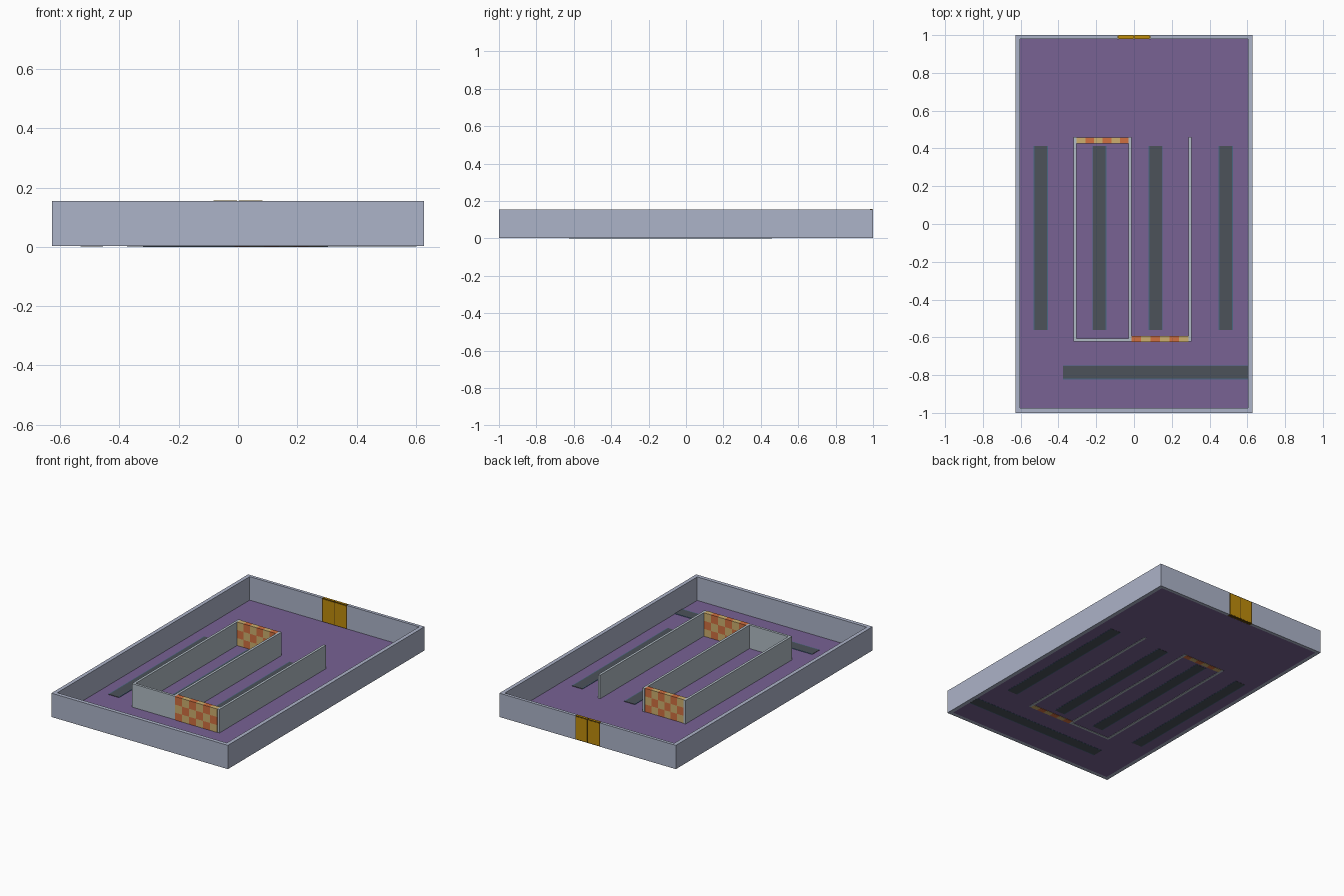
import bpy, bmesh

if "Cube" in bpy.data.objects:
    bpy.data.objects.remove(bpy.data.objects["Cube"])


def mat(name, r, g, b):
    m = bpy.data.materials.new(name)
    lin = [((c / 255 + 0.055) / 1.055) ** 2.4 for c in (r, g, b)]
    m.diffuse_color = (*lin, 1)
    m.use_nodes = True
    m.node_tree.nodes["Principled BSDF"].inputs["Base Color"].default_value = m.diffuse_color
    return m


WALL = mat("blue grey wall", 172, 179, 200)
INNER = mat("pale grey partition", 176, 187, 196)
PURPLE = mat("purple floor", 120, 98, 148)
DARK = mat("charcoal strip", 76, 82, 90)
TEAL = mat("teal edging", 72, 104, 130)
ORANGE = mat("orange check", 208, 112, 64)
TAN = mat("tan check", 205, 175, 110)
GOLD = mat("gold door", 190, 140, 12)
BROWN = mat("dark brown frame", 92, 66, 10)


def add_box(bm, x0, x1, y0, y1, z0, z1, index=0):
    v = [bm.verts.new((x, y, z)) for z in (z0, z1)
         for x, y in ((x0, y0), (x1, y0), (x1, y1), (x0, y1))]
    for f in ((3, 2, 1, 0), (4, 5, 6, 7), (0, 1, 5, 4),
              (1, 2, 6, 5), (2, 3, 7, 6), (3, 0, 4, 7)):
        bm.faces.new([v[i] for i in f]).material_index = index


def boxes(name, mats, items):
    """One object from several boxes: (x0, x1, y0, y1, z0, z1[, material])."""
    bm = bmesh.new()
    for it in items:
        add_box(bm, *it)
    me = bpy.data.meshes.new(name)
    bm.to_mesh(me)
    bm.free()
    for m in mats:
        me.materials.append(m)
    ob = bpy.data.objects.new(name, me)
    bpy.context.collection.objects.link(ob)
    return ob


H = 0.155          # wall height
X, Y = 0.628, 1.0  # outer half sizes
IX = 0.603         # inner half width
B = 0.002          # underside of the walls and floor
D = 0.088          # half width of the door

# Floor
boxes("floor", [PURPLE], [(-IX, IX, -0.975, 0.98, B, 0.004)])

# Outer walls, with a gap for the door in the back one
boxes("front_wall", [WALL], [(-X, X, -Y, -0.975, B, H)])
boxes("left_wall", [WALL], [(-X, -IX, -0.975, 0.98, B, H)])
boxes("right_wall", [WALL], [(IX, X, -0.975, 0.98, B, H)])
boxes("back_wall", [WALL], [(-X, -D, 0.98, Y, B, H), (D, X, 0.98, Y, B, H)])

# Double door: brown core with a gold panel for each leaf on both faces
leaves = [(-D, D, 0.981, 0.999, B, H, 1)]
for x0, x1 in ((-D + 0.006, -0.003), (0.003, D - 0.006)):
    leaves.append((x0, x1, 0.979, Y, 0.007, H - 0.005, 0))
    leaves.append((x0, x1, 0.983, 0.997, H - 0.006, H + 0.001, 0))
boxes("double_door", [GOLD, BROWN], leaves)

# Inner partitions
T = 0.008
for name, x in (("left", -0.312), ("middle", -0.02), ("right", 0.296)):
    boxes(name + "_partition", [INNER], [(x - T, x + T, -0.622, 0.461, 0, H)])
boxes("cross_partition", [INNER], [(-0.304, -0.028, -0.622, -0.606, 0, H)])


# Checkered end panels, six columns by three rows
def checker(name, x0, x1, y0, y1, first):
    w, h = (x1 - x0) / 6, H / 3
    boxes(name, [ORANGE, TAN],
          [(x0 + i * w, x0 + (i + 1) * w, y0, y1, j * h, (j + 1) * h,
            (i + j + first) % 2) for i in range(6) for j in range(3)])


checker("back_checkered_panel", -0.304, -0.028, 0.425, 0.458, 1)
checker("front_checkered_panel", -0.012, 0.288, -0.625, -0.592, 0)

# Dark floor strips with thin teal edging on their long sides
E = 0.005
for i, x in enumerate((-0.493, -0.183, 0.114, 0.486)):
    x0, x1, y0, y1 = x - 0.038, x + 0.038, -0.56, 0.412
    boxes("floor_strip_%d" % (i + 1), [DARK, TEAL],
          [(x0 + E, x1 - E, y0, y1, 0.001, 0.007, 0),
           (x0, x0 + E, y0, y1, 0.001, 0.007, 1),
           (x1 - E, x1, y0, y1, 0.001, 0.007, 1)])
boxes("front_floor_strip", [DARK, TEAL],
      [(-0.375, IX, -0.823 + E, -0.748 - E, 0.001, 0.007, 0),
       (-0.375, IX, -0.823, -0.823 + E, 0.001, 0.007, 1),
       (-0.375, IX, -0.748 - E, -0.748, 0.001, 0.007, 1)])
